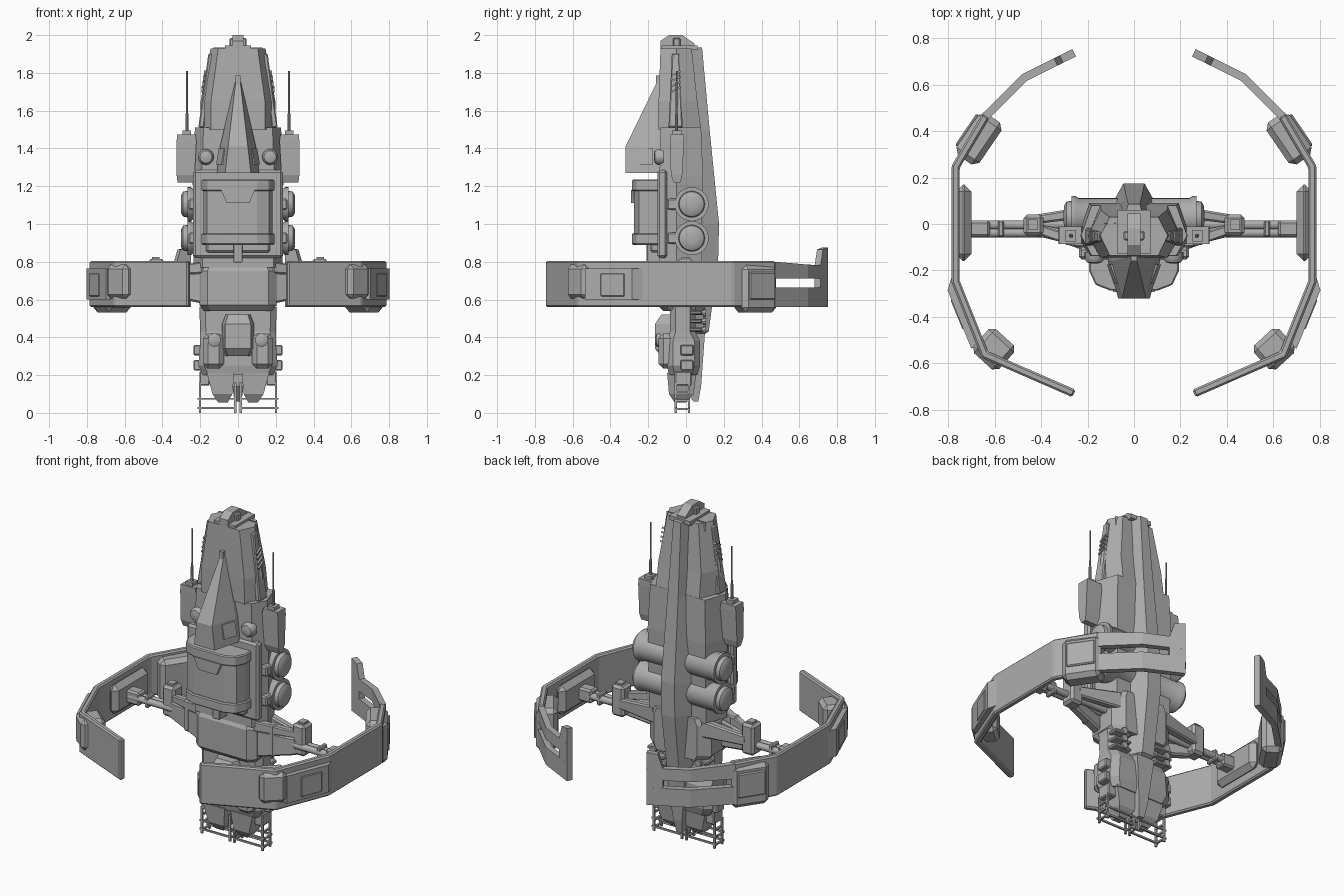
import bpy, bmesh, math
from mathutils import Vector

if "Cube" in bpy.data.objects:
    bpy.data.objects.remove(bpy.data.objects["Cube"])

hull_grey = bpy.data.materials.new("hull_grey")
hull_grey.use_nodes = True
GREY = (0.42, 0.42, 0.42, 1)
hull_grey.diffuse_color = GREY
hull_grey.node_tree.nodes["Principled BSDF"].inputs["Base Color"].default_value = GREY


def finish(name, bm, mirror=False, bevel=0, smooth=False):
    bmesh.ops.recalc_face_normals(bm, faces=bm.faces)
    mesh = bpy.data.meshes.new(name)
    bm.to_mesh(mesh)
    bm.free()
    mesh.materials.append(hull_grey)
    obj = bpy.data.objects.new(name, mesh)
    bpy.context.collection.objects.link(obj)
    if bevel:
        mod = obj.modifiers.new("Bevel", 'BEVEL')
        mod.width, mod.segments = bevel, 1
    if mirror:
        obj.modifiers.new("Mirror", 'MIRROR').use_mirror_merge = False
    if smooth:
        bpy.ops.object.select_all(action='DESELECT')
        obj.select_set(True)
        bpy.context.view_layer.objects.active = obj
        bpy.ops.object.shade_smooth_by_angle(angle=math.radians(40))
    return obj


def loft(name, rings, **kw):
    """Skin closed rings of equal point count and cap both ends."""
    bm = bmesh.new()
    loops = [[bm.verts.new(p) for p in ring] for ring in rings]
    n = len(loops[0])
    for a, b in zip(loops, loops[1:]):
        for i in range(n):
            j = (i + 1) % n
            bm.faces.new((a[i], a[j], b[j], b[i]))
    bm.faces.new(loops[0])
    bm.faces.new(loops[-1])
    return finish(name, bm, **kw)


def sym(z, *half):
    """Level ring from its +x half, listed front to back."""
    return [(x, y, z) for x, y in half] + [(-x, y, z) for x, y in reversed(half)]


def rect(z, x0, x1, y0, y1):
    return [(x0, y0, z), (x1, y0, z), (x1, y1, z), (x0, y1, z)]


def box(name, x, y, z, **kw):
    return loft(name, [rect(h, *x, *y) for h in z], **kw)


def beam(name, p0, p1, s0, s1, **kw):
    """Beam with (depth, height) sizes at each end."""
    rings = []
    d = Vector(p1) - Vector(p0)
    side = Vector((-d.y, d.x, 0)).normalized()
    up = d.cross(side).normalized()
    for p, (w, h) in ((p0, s0), (p1, s1)):
        rings.append([Vector(p) + side * a * w / 2 + up * b * h / 2
                      for a, b in ((-1, -1), (1, -1), (1, 1), (-1, 1))])
    return loft(name, rings, **kw)


def wall(name, path, t, z0, z1, **kw):
    """Upright wall along a plan path, thickened inward; z1 may vary per point."""
    pts = [Vector(p) for p in path]
    tops = z1 if isinstance(z1, list) else [z1] * len(pts)
    rings = []
    for i, p in enumerate(pts):
        dirs = [(b - a).normalized() for a, b in zip(pts, pts[1:])][max(i - 1, 0):i + 1]
        normals = [Vector((-d.y, d.x)) for d in dirs]
        n = sum(normals, Vector((0, 0))).normalized()
        q = p + n * t / n.dot(normals[0])
        rings.append([(p.x, p.y, z0), (q.x, q.y, z0), (q.x, q.y, tops[i]), (p.x, p.y, tops[i])])
    return loft(name, rings, mirror=True, **kw)


def lathe(name, profile, origin, axis, n=24, **kw):
    """Turned part: profile of (distance along axis, radius)."""
    axis = Vector(axis)
    u = axis.orthogonal().normalized()
    v = axis.cross(u)
    turns = [math.tau * i / n for i in range(n)]
    return loft(name, [[Vector(origin) + axis * d + (u * math.cos(a) + v * math.sin(a)) * r
                        for a in turns] for d, r in profile], smooth=True, **kw)


# Main hull, faceted like a lens in plan
def hull(z, w, k, yf, ym, yb):
    return sym(z, (w * k, yf), (w, ym), (w * k, yb))


loft("upper_hull", [hull(1.5, .2, .72, -.145, -.05, .08), hull(1.65, .198, .72, -.145, -.05, .06),
                    hull(1.93, .145, .72, -.135, -.05, .03)])
loft("middle_hull", [hull(.77, .235, .8, -.14, -.05, .08), hull(1.25, .24, .8, -.14, -.05, .09),
                     hull(1.51, .228, .8, -.135, -.05, .08)])
loft("back_ridge", [sym(z, (.13, 0), (w * 2, y - .08), (w, y)) for z, w, y in
                    ((.41, .035, .08), (.43, .04, .12), (.8, .045, .17), (1.0, .045, .175),
                     (1.5, .035, .125), (1.935, .025, .085))])
box("top_deck", (-.07, .07), (-.13, .06), (1.92, 1.945))
loft("top_cap", [[(x, y, z) for y, z in ((-.135, 1.92), (-.135, 1.97), (-.09, 2.0), (-.02, 2.0),
                                         (.045, 1.955), (.045, 1.92))] for x in (-.028, .028)])
box("cap_clamp", (-.045, .045), (-.07, -.03), (1.915, 1.985), bevel=.006)

# Hull side panels and louvres
beam("side_plate", (.195, -.055, 1.51), (.142, -.055, 1.9), (.075, .03), (.04, .03), mirror=True, bevel=.006)
for i in range(4):
    beam("louvre", (.178 - i * .004, -.075, 1.7 + i * .028), (.178 - i * .004, -.03, 1.725 + i * .028),
         (.03, .01), (.03, .01), mirror=True)

# Nose cone with side windows
loft("nose_cone", [sym(z, (a, yf), (b, ym), (b, -.11)) for z, a, b, yf, ym in
                   ((1.27, .068, .112, -.32, -.16), (1.41, .052, .095, -.32, -.16),
                    (1.75, .012, .016, -.155, -.14))])
box("nose_tip", (-.013, .013), (-.16, -.125), (1.73, 1.785))
loft("window_frame", [[(.08 + d, -.255, z), (.108 + d, -.175, z), (.095 + d, -.175, z), (.067 + d, -.255, z)]
                      for z, d in ((1.315, .008), (1.4, -.006))], mirror=True)

# Front cabin with bands, brow and lower latch
def cabin(z, s):
    return sym(z, (.1, -.275 - s), (.165, -.25 - s), (.182 + s, -.2), (.182 + s, -.12))


box("backing_plate", (-.237, .237), (-.152, -.1), (.82, 1.285), bevel=.012)
loft("cabin", [cabin(.9, 0), cabin(1.22, 0)])
loft("cabin_top_band", [cabin(1.175, .012), cabin(1.235, .012)], bevel=.006)
loft("cabin_bottom_band", [cabin(.89, .012), cabin(.95, .012)], bevel=.006)
loft("cabin_brow", [sym(1.11, (.06, -.292), (.06, -.26)), sym(1.18, (.09, -.292), (.09, -.26))])
box("cabin_latch", (-.025, .025), (-.21, -.13), (.795, .9), bevel=.005)
box("cabin_skirt", (-.17, .17), (-.19, -.1), (.85, .91), bevel=.01)

# Lamps and paired side tanks
lathe("lamp", [(0, .042), (.03, .042), (.045, .032), (.05, .012)], (.17, -.12, 1.355), (0, -1, 0), mirror=True)
for z in (.925, 1.105):
    lathe("tank", [(.0, .082), (.24, .082), (.25, .09), (.268, .09), (.268, .07), (.29, .066), (.3, .05), (.303, .02)],
          (0, .03, z), (1, 0, 0), mirror=True)
    box("tank_bracket", (.2, .262), (-.1, .02), (z - .03, z + .03), mirror=True, bevel=.008)

# Side pods and antennas
loft("side_pod", [rect(1.22, .24, .32, -.065, -.03), rect(1.26, .23, .325, -.08, -.02),
                  rect(1.44, .22, .325, -.085, -.01), rect(1.475, .225, .322, -.085, -.01)], mirror=True)
box("pod_lid", (.25, .295), (-.075, -.025), (1.47, 1.495), mirror=True)
lathe("antenna", [(0, .009), (.1, .008), (.11, .005), (.33, .004)], (.27, -.05, 1.48), (0, 0, 1), n=8, mirror=True)

# Waist
loft("waist", [sym(z, (w * .8, yf), (w, yf + .04), (w, .05), (w * .7, .1)) for z, w, yf in
               ((.54, .18, -.12), (.57, .203, -.15), (.75, .203, -.15), (.79, .18, -.13))])

# Ring arms: front run, slotted back rails and raised tip
wall("ring_arm", [(.265, -.745), (.655, -.575), (.785, -.25), (.785, .25), (.652, .475)], .035, .56, .805, bevel=.008)
BACK = [(.652, .475), (.48, .645), (.27, .75)]
wall("lower_rail", BACK, .035, .56, .665)
wall("upper_rail", BACK, .035, .712, [.8, .785, .78])
wall("rail_tip", [(.345, .712), (.32, .725), (.265, .752)], .035, .56, [.78, .865, .875])
wall("front_pad", [(.595, -.64), (.705, -.54)], .14, .605, .785, bevel=.022)
wall("corner_skin", [(.7, -.535), (.802, -.285), (.785, -.23)], .03, .6, .765)
wall("corner_hatch", [(.737, -.455), (.79, -.325)], .02, .615, .74, bevel=.006)
wall("side_pad", [(.765, -.16), (.765, .17)], .065, .6, .78, bevel=.03)
wall("back_pad", [(.778, .31), (.655, .49)], .12, .532, .785, bevel=.025)
wall("pad_hatch", [(.77, .34), (.678, .475)], .02, .6, .745, bevel=.006)

# Struts, hubs and braces carrying the ring
for y in (-.038, -.004):
    lathe("strut_rod", [(.2, .02), (.74, .02)], (0, y, .685), (1, 0, 0), n=10, mirror=True)
box("strut_collar", (.56, .585), (-.055, .015), (.65, .72), mirror=True, bevel=.006)
box("strut_socket", (.62, .72), (-.055, .015), (.645, .725), mirror=True, bevel=.01)
box("hub", (.39, .475), (-.05, .04), (.63, .815), mirror=True, bevel=.014)
box("hub_cap", (.415, .455), (-.025, .02), (.81, .825), mirror=True)
beam("front_brace", (.14, -.09, .66), (.42, -.025, .68), (.06, .18), (.05, .1), mirror=True, bevel=.01)
beam("upper_brace", (.18, -.1, .77), (.42, -.02, .745), (.05, .06), (.04, .04), mirror=True, bevel=.006)
beam("back_brace", (.15, .06, .73), (.42, .02, .71), (.05, .1), (.04, .06), mirror=True, bevel=.008)
box("brace_clip", (.26, .3), (-.09, -.04), (.6, .79), mirror=True, bevel=.008)

# Lower hull with front pods, clips and back spine
loft("lower_hull", [sym(z, (w * .85, yf), (w, yf + .03), (w, yb - .03), (w * .8, yb)) for z, w, yf, yb in
                    ((.2, .185, -.09, .06), (.25, .21, -.1, .075), (.38, .2, -.1, .075), (.43, .2, -.085, .05),
                     (.56, .205, -.085, .05))])
loft("centre_pod", [sym(z, (w * .8, yf), (w, -.1), (w, -.05)) for z, w, yf in
                    ((.3, .065, -.13), (.34, .085, -.165), (.47, .085, -.165), (.52, .065, -.13))])
box("side_lobe", (.075, .185), (-.145, -.05), (.235, .42), mirror=True, bevel=.025)
lathe("lobe_cap", [(0, .035), (.02, .035), (.028, .02)], (.125, -.135, .385), (0, -1, 0), mirror=True)
for z in (.225, .305):
    box("side_clip", (.19, .235), (-.03, .04), (z, z + .055), mirror=True, bevel=.006)
for z in (.43, .475, .52):
    box("back_fin", (.09, .2), (.02, .085), (z, z + .02), mirror=True, bevel=.005)
    lathe("back_stud", [(0, .013), (.04, .013), (.04, .02), (.055, .02)], (.15, .05, z + .01), (0, 1, 0), n=8, mirror=True)
loft("back_spine", [sym(.06, (.018, .04), (.018, .065)), sym(.14, (.03, -.02), (.03, .08)),
                    sym(.42, (.06, -.02), (.06, .1))])

# Tail lobes and landing frames
loft("tail_lobe", [rect(.055, .055, .105, -.06, .0), rect(.1, .03, .135, -.09, .04),
                   rect(.21, .02, .165, -.1, .055)], mirror=True)
box("tail_block", (.15, .205), (-.06, .03), (.145, .22), mirror=True, bevel=.006)
for y in (-.06, .01):
    for x in (.008, .195):
        box("frame_post", (x, x + .012), (y, y + .012), (0, .16), mirror=True)
    for z in (.02, .07):
        box("frame_bar", (.01, .215), (y, y + .01), (z, z + .01), mirror=True)
for x in (.008, .195):
    for z in (.015, .06, .105):
        box("frame_rung", (x, x + .012), (-.06, .02), (z, z + .01), mirror=True)
